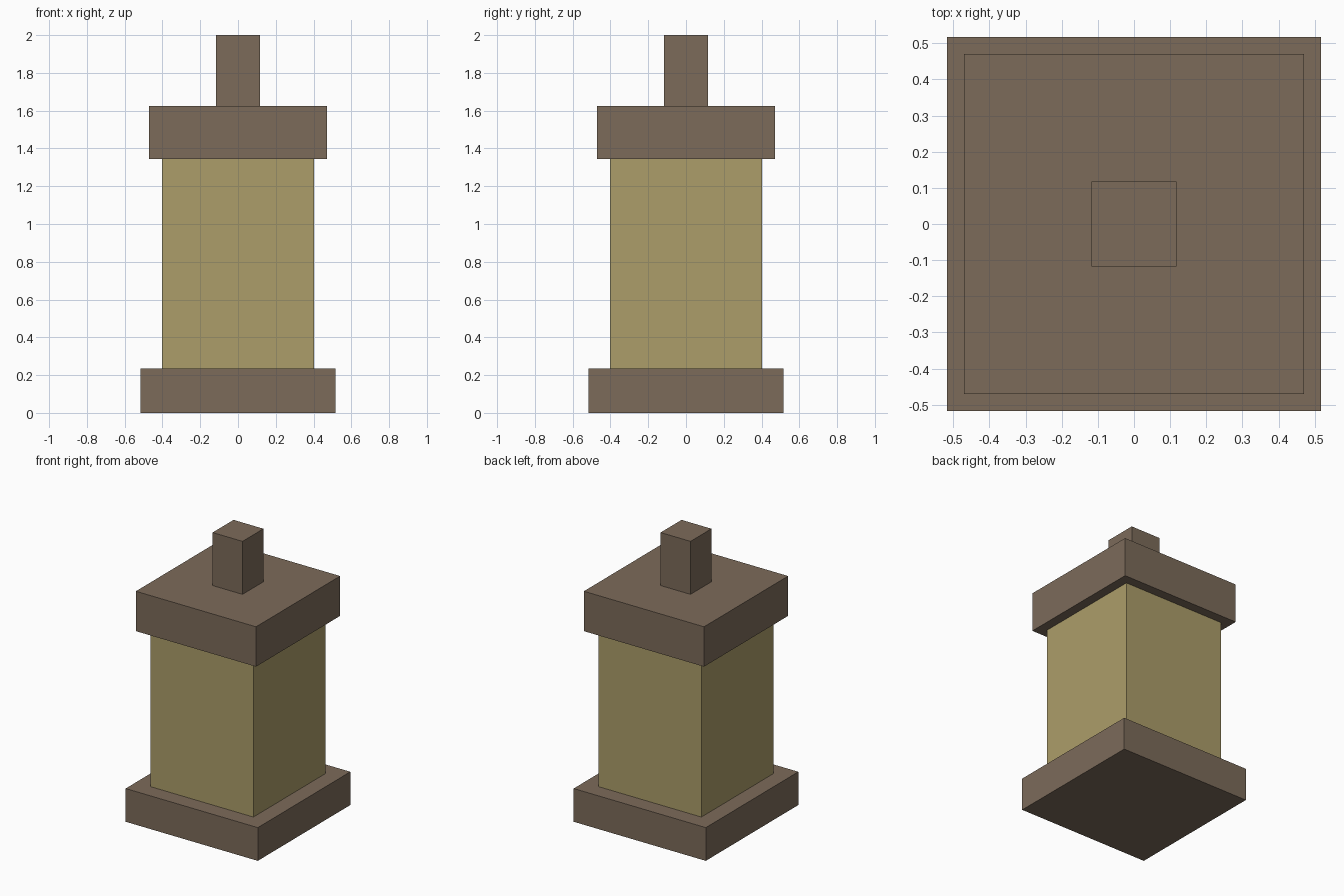
import bpy

cube = bpy.data.objects.get("Cube")
if cube:
    bpy.data.objects.remove(cube, do_unlink=True)


def make_material(name, color):
    mat = bpy.data.materials.new(name)
    mat.use_nodes = True
    mat.diffuse_color = (*color, 1)
    mat.node_tree.nodes["Principled BSDF"].inputs["Base Color"].default_value = (*color, 1)
    return mat


def block(name, half_width, bottom, top, mat):
    """Square block centred on the vertical axis."""
    bpy.ops.mesh.primitive_cube_add(size=1, location=(0, 0, (bottom + top) / 2))
    obj = bpy.context.object
    obj.name = name
    obj.scale = (2 * half_width, 2 * half_width, top - bottom)
    bpy.ops.object.transform_apply(location=False, rotation=False, scale=True)
    obj.data.materials.append(mat)
    return obj


brown = make_material("brown wood", (0.202, 0.147, 0.102))
tan = make_material("tan panel", (0.413, 0.337, 0.144))

# Stacked parts from the ground up
block("base", 0.517, 0, 0.235, brown)
block("body", 0.402, 0.235, 1.343, tan)
block("cap", 0.47, 1.343, 1.625, brown)
block("top_post", 0.117, 1.625, 2, brown)
